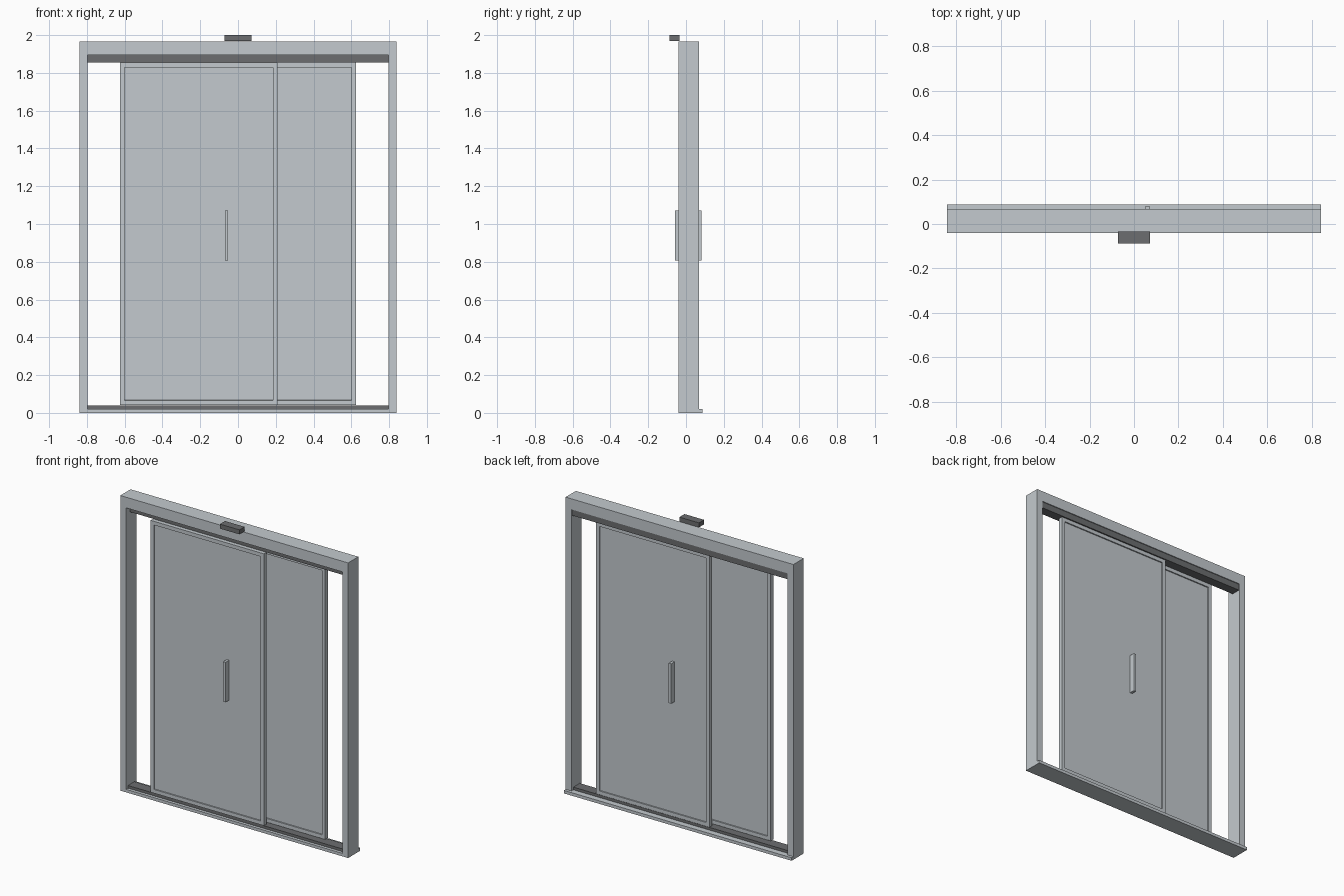
import bpy
import bmesh
from mathutils import Vector

cube = bpy.data.objects.get("Cube")
if cube:
    bpy.data.objects.remove(cube, do_unlink=True)


def material(name, color):
    m = bpy.data.materials.new(name)
    m.use_nodes = True
    m.diffuse_color = color
    m.node_tree.nodes["Principled BSDF"].inputs["Base Color"].default_value = color
    return m


METAL = material("pale grey metal", (0.55, 0.59, 0.62, 1))
DARK = material("dark grey", (0.15, 0.155, 0.16, 1))


def add_object(name, bm, mat):
    bmesh.ops.recalc_face_normals(bm, faces=bm.faces)
    mesh = bpy.data.meshes.new(name)
    bm.to_mesh(mesh)
    bm.free()
    mesh.materials.append(mat)
    ob = bpy.data.objects.new(name, mesh)
    bpy.context.collection.objects.link(ob)
    return ob


def box(name, x, y, z, mat):
    """Box from (low, high) ranges on each axis."""
    bm = bmesh.new()
    bmesh.ops.create_cube(bm, size=1)
    for v in bm.verts:
        v.co = Vector([(a + b) / 2 + c * (b - a) for c, (a, b) in zip(v.co, (x, y, z))])
    return add_object(name, bm, mat)


HALF_W, JAMB = 0.84, 0.043
FRONT, BACK = -0.04, 0.068
SILL_TOP, HEAD_LOW, TOP = 0.02, 1.896, 1.967
INNER = HALF_W - JAMB

# Outer frame: one arch outline pushed through the wall depth
bm = bmesh.new()
outline = [(-HALF_W, SILL_TOP), (-HALF_W, TOP), (HALF_W, TOP), (HALF_W, SILL_TOP),
           (INNER, SILL_TOP), (INNER, HEAD_LOW), (-INNER, HEAD_LOW), (-INNER, SILL_TOP)]
face = bm.faces.new([bm.verts.new((x, FRONT, z)) for x, z in outline])
push = bmesh.ops.extrude_face_region(bm, geom=[face])
for v in push["geom"]:
    if isinstance(v, bmesh.types.BMVert):
        v.co.y = BACK
add_object("door_frame", bm, METAL)

# Sill with a lip at the back
box("sill", (-HALF_W, HALF_W), (FRONT, 0.0875), (0, SILL_TOP), METAL)

# Sliding tracks
DOOR_LOW, DOOR_TOP = 0.042, 1.854
box("top_track", (-INNER, INNER), (0.0, 0.062), (DOOR_TOP, HEAD_LOW), DARK)
box("bottom_track", (-INNER, INNER), (-0.02, 0.048), (SILL_TOP, 0.038), DARK)

# Motion sensor over the header
box("sensor", (-0.072, 0.072), (-0.0875, -0.034), (1.97, 2.0), DARK)


def sliding_door(prefix, x, y):
    """Door leaf with a recessed pane on both faces."""
    bm = bmesh.new()
    bmesh.ops.create_cube(bm, size=1)
    for v in bm.verts:
        v.co = Vector([(a + b) / 2 + c * (b - a)
                       for c, (a, b) in zip(v.co, (x, y, (DOOR_LOW, DOOR_TOP)))])
    bm.normal_update()
    panes = [f for f in bm.faces if abs(f.normal.y) > 0.9]
    bmesh.ops.inset_individual(bm, faces=panes, thickness=0.035)
    bmesh.ops.inset_individual(bm, faces=panes, thickness=0.0005, depth=-0.008)
    add_object(prefix + "_door", bm, METAL)


# Two overlapping leaves, each with a pull bar on its outer face
sliding_door("front", (-0.626, 0.21), (-0.027, 0.002))
sliding_door("rear", (-0.21, 0.626), (0.024, 0.053))
for prefix, x, y in (("front", -0.061, (-0.058, -0.019)), ("rear", 0.061, (0.045, 0.082))):
    box(prefix + "_handle", (x - 0.009, x + 0.009), y, (0.806, 1.072), METAL)
